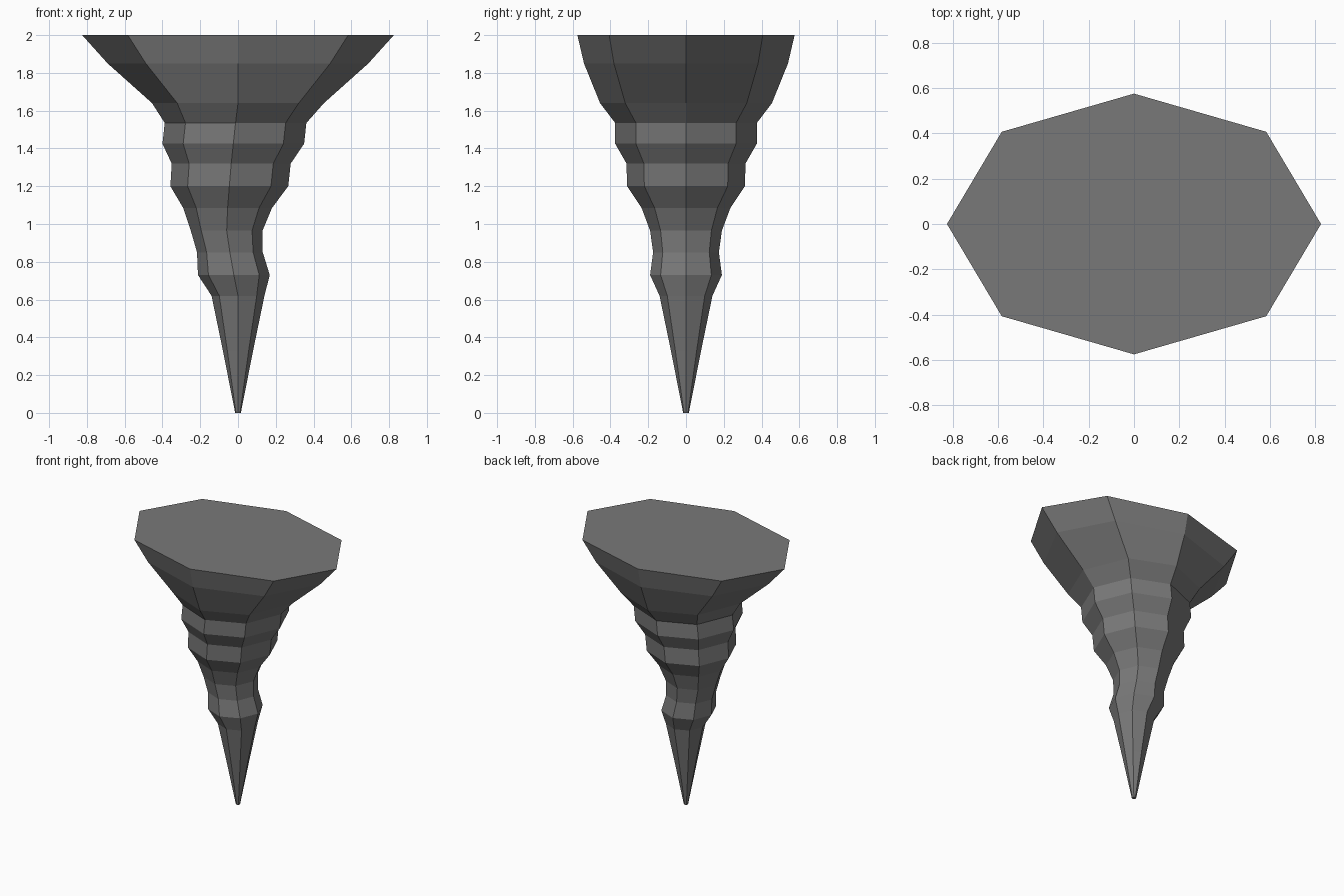
import bpy, bmesh
from math import sin, cos, pi

if "Cube" in bpy.data.objects:
    bpy.data.objects.remove(bpy.data.objects["Cube"])

# Ring profile: height, x offset of the centre, x radius, y radius
RINGS = [
    (0.00, 0.000, 0.015, 0.015),
    (0.33, 0.000, 0.080, 0.080),
    (0.62, 0.000, 0.140, 0.140),
    (0.73, -0.022, 0.190, 0.190),
    (0.85, -0.043, 0.174, 0.174),
    (0.965, -0.060, 0.190, 0.190),
    (1.085, -0.055, 0.235, 0.235),
    (1.20, -0.046, 0.312, 0.312),
    (1.32, -0.036, 0.315, 0.315),
    (1.425, -0.025, 0.375, 0.375),
    (1.535, -0.013, 0.375, 0.375),
    (1.64, 0.000, 0.455, 0.455),
    (1.85, 0.000, 0.690, 0.540),
    (2.00, 0.000, 0.825, 0.575),
]
SIDES = 8


def loft(name, rings, sides):
    """Skin a stack of elliptical rings and cap both ends."""
    bm = bmesh.new()
    loops = [[bm.verts.new((cx + rx * cos(2 * pi * i / sides),
                            ry * sin(2 * pi * i / sides), z))
              for i in range(sides)] for z, cx, rx, ry in rings]
    for low, high in zip(loops, loops[1:]):
        for i in range(sides):
            j = (i + 1) % sides
            bm.faces.new((low[i], low[j], high[j], high[i]))
    bm.faces.new(loops[0][::-1])
    bm.faces.new(loops[-1])
    bmesh.ops.recalc_face_normals(bm, faces=bm.faces)
    mesh = bpy.data.meshes.new(name)
    bm.to_mesh(mesh)
    bm.free()
    obj = bpy.data.objects.new(name, mesh)
    bpy.context.collection.objects.link(obj)
    return obj


# Faceted, slightly bent funnel with a flared top
funnel = loft("funnel", RINGS, SIDES)

# Dark grey surface
dark_grey = bpy.data.materials.new("dark_grey")
dark_grey.diffuse_color = (0.19, 0.19, 0.19, 1)
dark_grey.use_nodes = True
dark_grey.node_tree.nodes["Principled BSDF"].inputs["Base Color"].default_value = dark_grey.diffuse_color
funnel.data.materials.append(dark_grey)
